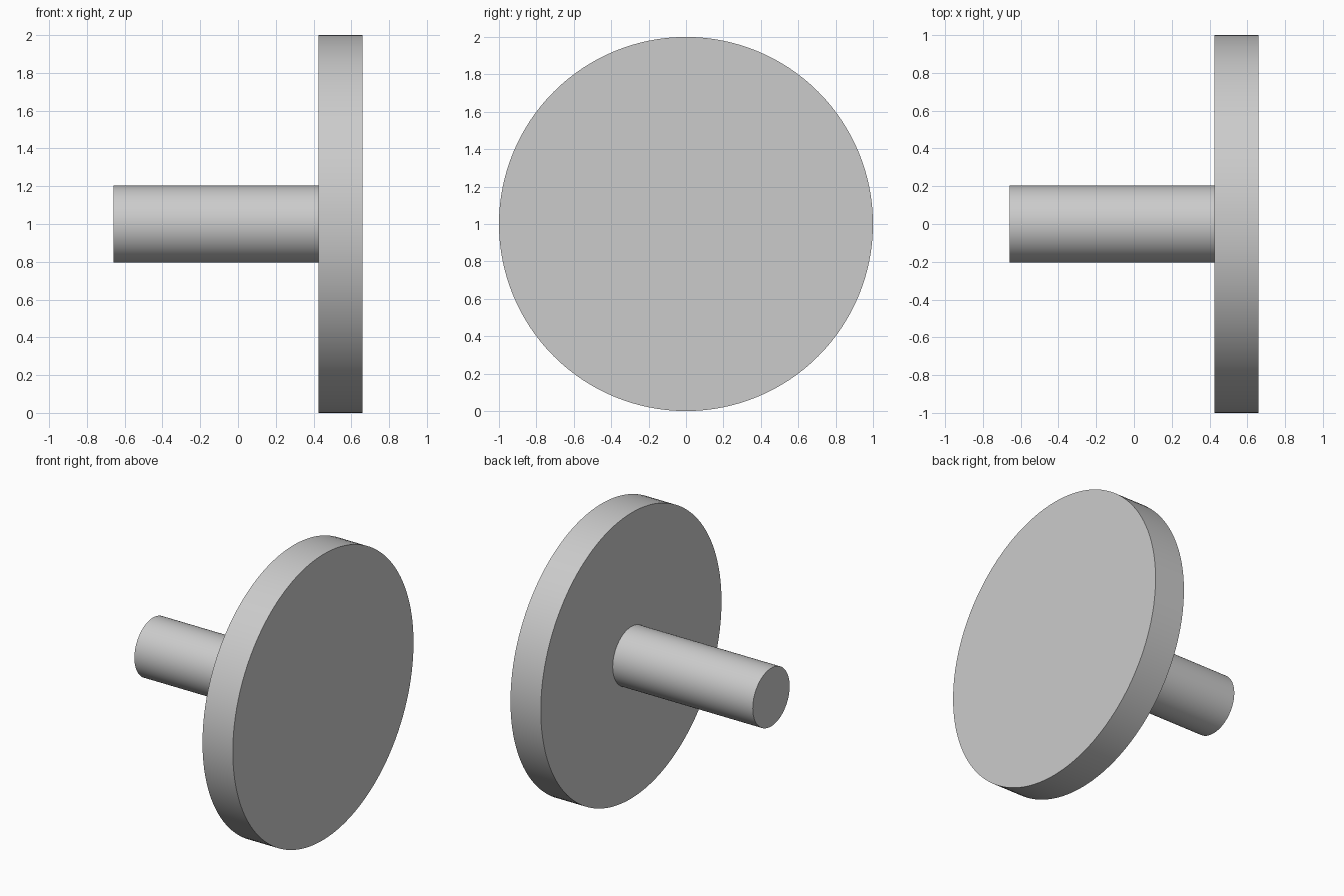
import bpy
import math

cube = bpy.data.objects.get("Cube")
if cube:
    bpy.data.objects.remove(cube, do_unlink=True)

# One plain grey for the whole model
GREY = (0.6, 0.6, 0.6, 1.0)
grey = bpy.data.materials.new("light grey")
grey.use_nodes = True
grey.diffuse_color = GREY
bsdf = next(n for n in grey.node_tree.nodes if n.type == "BSDF_PRINCIPLED")
bsdf.inputs["Base Color"].default_value = GREY


def cylinder_along_x(name, radius, x_start, x_end, sides):
    """Smooth round bar lying along x, centred at height 1."""
    bpy.ops.mesh.primitive_cylinder_add(
        vertices=sides, radius=radius, depth=x_end - x_start,
        location=((x_start + x_end) / 2, 0, 1),
        rotation=(0, math.pi / 2, 0))
    part = bpy.context.object
    part.name = name
    part.data.materials.append(grey)
    bpy.ops.object.transform_apply(location=False, rotation=True, scale=True)
    bpy.ops.object.shade_smooth_by_angle(angle=math.radians(30))
    return part


# Wide disc with a round stem behind it
cylinder_along_x("disc", 1.0, 0.425, 0.66, 128)
cylinder_along_x("stem", 0.204, -0.66, 0.425, 96)
